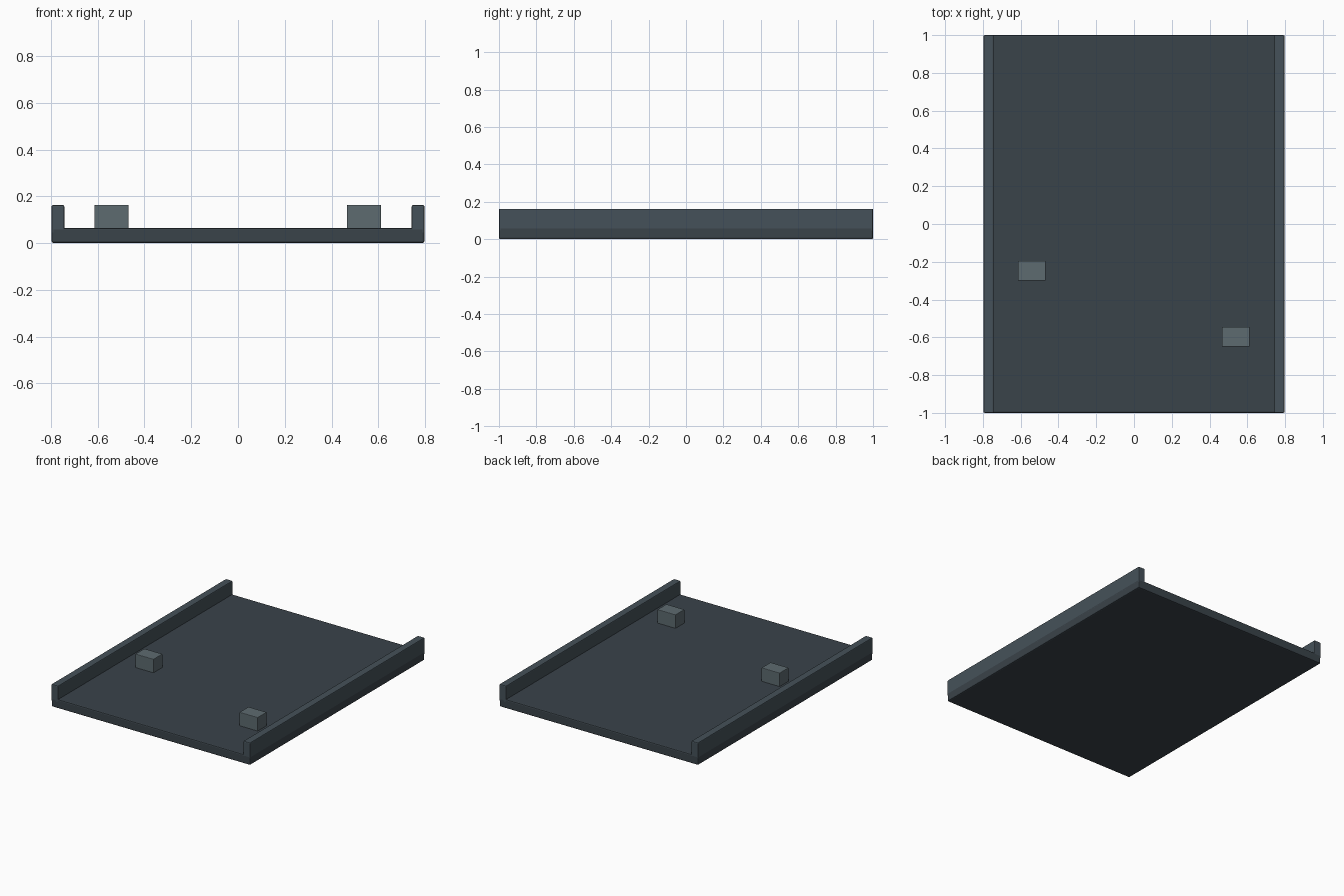
import bpy

if "Cube" in bpy.data.objects:
    bpy.data.objects.remove(bpy.data.objects["Cube"])


def material(name, rgb):
    m = bpy.data.materials.new(name)
    m.diffuse_color = (*rgb, 1)
    m.use_nodes = True
    m.node_tree.nodes["Principled BSDF"].inputs["Base Color"].default_value = m.diffuse_color
    return m


PLATE = material("dark_slate", (0.042, 0.056, 0.068))
RAIL = material("slate", (0.06, 0.083, 0.1))
BLOCK = material("grey_slate", (0.11, 0.145, 0.16))


def box(name, low, high, mat, bevel):
    """Softly bevelled box between two corners."""
    centre = [(a + b) / 2 for a, b in zip(low, high)]
    bpy.ops.mesh.primitive_cube_add(size=1, location=centre)
    ob = bpy.context.object
    ob.name = name
    ob.scale = [b - a for a, b in zip(low, high)]
    bpy.ops.object.transform_apply(location=False, rotation=False, scale=True)
    mod = ob.modifiers.new("bevel", 'BEVEL')
    mod.width = bevel
    mod.segments = 2
    ob.data.materials.append(mat)
    return ob


# Base plate
box("base_plate", (-0.797, -1, 0), (0.797, 1, 0.065), PLATE, 0.008)

# Side rails, sunk into the plate
for side, x in (("left", -0.77), ("right", 0.77)):
    box(side + "_rail", (x - 0.027, -1, 0.04), (x + 0.027, 1, 0.163), RAIL, 0.006)

# Stop blocks, staggered along the tray
for side, x, y in (("left", -0.541, -0.248), ("right", 0.539, -0.597)):
    box(side + "_block", (x - 0.073, y - 0.052, 0.055),
        (x + 0.073, y + 0.052, 0.163), BLOCK, 0.004)
